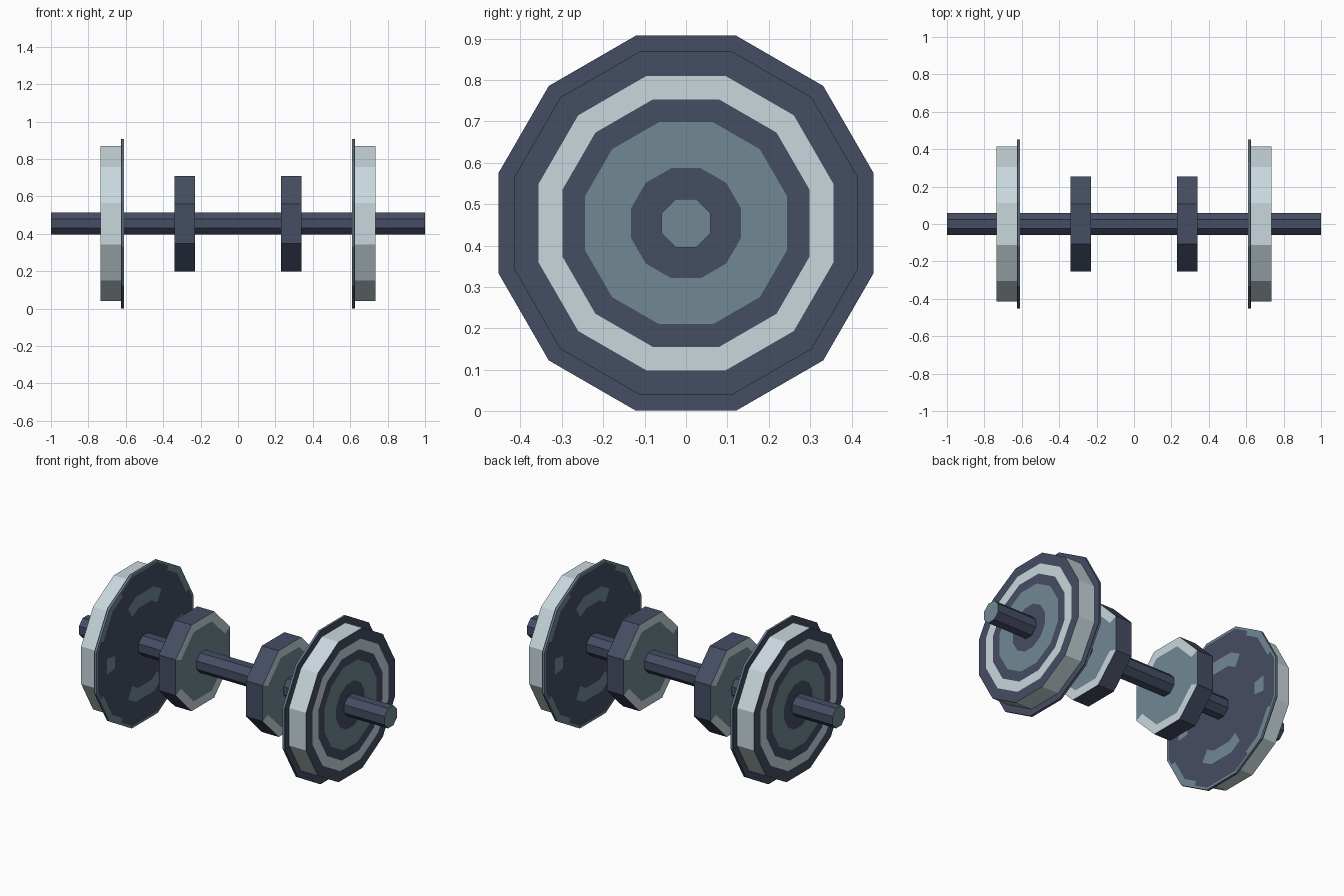
import bpy, bmesh, math

if "Cube" in bpy.data.objects:
    bpy.data.objects.remove(bpy.data.objects["Cube"])

AXIS_Z = 0.454
NAVY, TEAL, LIGHT = 0, 1, 2


def material(name, rgb):
    m = bpy.data.materials.new(name)
    m.diffuse_color = (*rgb, 1)
    m.use_nodes = True
    m.node_tree.nodes["Principled BSDF"].inputs["Base Color"].default_value = m.diffuse_color
    return m


MATS = [material("dark_navy", (0.060, 0.075, 0.124)),
        material("grey_teal", (0.165, 0.248, 0.300)),
        material("pale_grey", (0.578, 0.680, 0.716))]


def turned(name, sides, sub, profile, rule=None, mirror=True):
    """Polygonal lathe about x. profile: (x, apothem, colour of the band to the next point).
    rule(band, colour, degrees) may recolour a face; degrees is the angle from up, folded to 0..90."""
    bm = bmesh.new()
    n, step = sides * sub, 2 * math.pi / sides
    rings = []
    for x, apothem, _ in profile:
        ring = []
        for i in range(n):
            a = (i / sub - 0.5) * step
            off = (i % sub) / sub * step - step / 2
            r = apothem / math.cos(off)
            ring.append(bm.verts.new((x, r * math.sin(a), r * math.cos(a))))
        rings.append(ring)
    for b in range(len(profile) - 1):
        for i in range(n):
            j = (i + 1) % n
            f = bm.faces.new((rings[b][i], rings[b][j], rings[b + 1][j], rings[b + 1][i]))
            c = f.calc_center_median()
            deg = math.degrees(math.atan2(abs(c.y), abs(c.z)))
            col = profile[b][2]
            f.material_index = rule(b, col, deg) if rule else col
    # close the two ends
    for ring, col in ((rings[0], profile[0][2]), (rings[-1], profile[-1][2])):
        bm.faces.new(ring).material_index = col
    bmesh.ops.recalc_face_normals(bm, faces=bm.faces)
    me = bpy.data.meshes.new(name)
    bm.to_mesh(me)
    bm.free()
    for m in MATS:
        me.materials.append(m)
    ob = bpy.data.objects.new(name, me)
    ob.location.z = AXIS_Z
    bpy.context.collection.objects.link(ob)
    if mirror:
        ob.modifiers.new("other_side", "MIRROR")
    return ob


# Axle bar with teal end caps
turned("axle", 8, 1, [(-1, 0.04, TEAL), (-1, 0.059, NAVY), (1, 0.059, TEAL), (1, 0.04, TEAL)],
       mirror=False)


# Wheel flanges: navy inner face with teal worn patches
def flange_rule(band, col, deg):
    if band in (1, 2) and deg < 30:
        return TEAL
    if band in (2, 3) and deg > 82:
        return TEAL
    if band == 5 and 30 < deg < 67.5:
        return TEAL
    return col


turned("wheel_flange", 12, 4,
       [(0.61, 0.04, NAVY), (0.61, 0.235, NAVY), (0.61, 0.28, NAVY), (0.61, 0.31, NAVY),
        (0.61, 0.355, NAVY), (0.61, 0.415, NAVY), (0.61, 0.44, TEAL), (0.61, 0.453, TEAL),
        (0.618, 0.453, NAVY), (0.625, 0.453, NAVY), (0.625, 0.04, NAVY)], flange_rule)

# Wheel treads: pale rim and a target of coloured rings on the outer face
turned("wheel_tread", 12, 1,
       [(0.62, 0.04, NAVY), (0.62, 0.415, LIGHT), (0.736, 0.415, NAVY), (0.736, 0.356, LIGHT),
        (0.736, 0.299, NAVY), (0.736, 0.244, TEAL), (0.736, 0.133, NAVY), (0.736, 0.04, NAVY)])


# Inner octagonal discs: navy rim, teal faces with a broken pale border
def disc_rule(band, col, deg):
    return TEAL if col == LIGHT and deg > 67.5 else col


turned("inner_disc", 8, 2,
       [(0.23, 0.04, TEAL), (0.23, 0.205, LIGHT), (0.23, 0.255, NAVY), (0.34, 0.255, LIGHT),
        (0.34, 0.205, TEAL), (0.34, 0.04, TEAL)], disc_rule)
